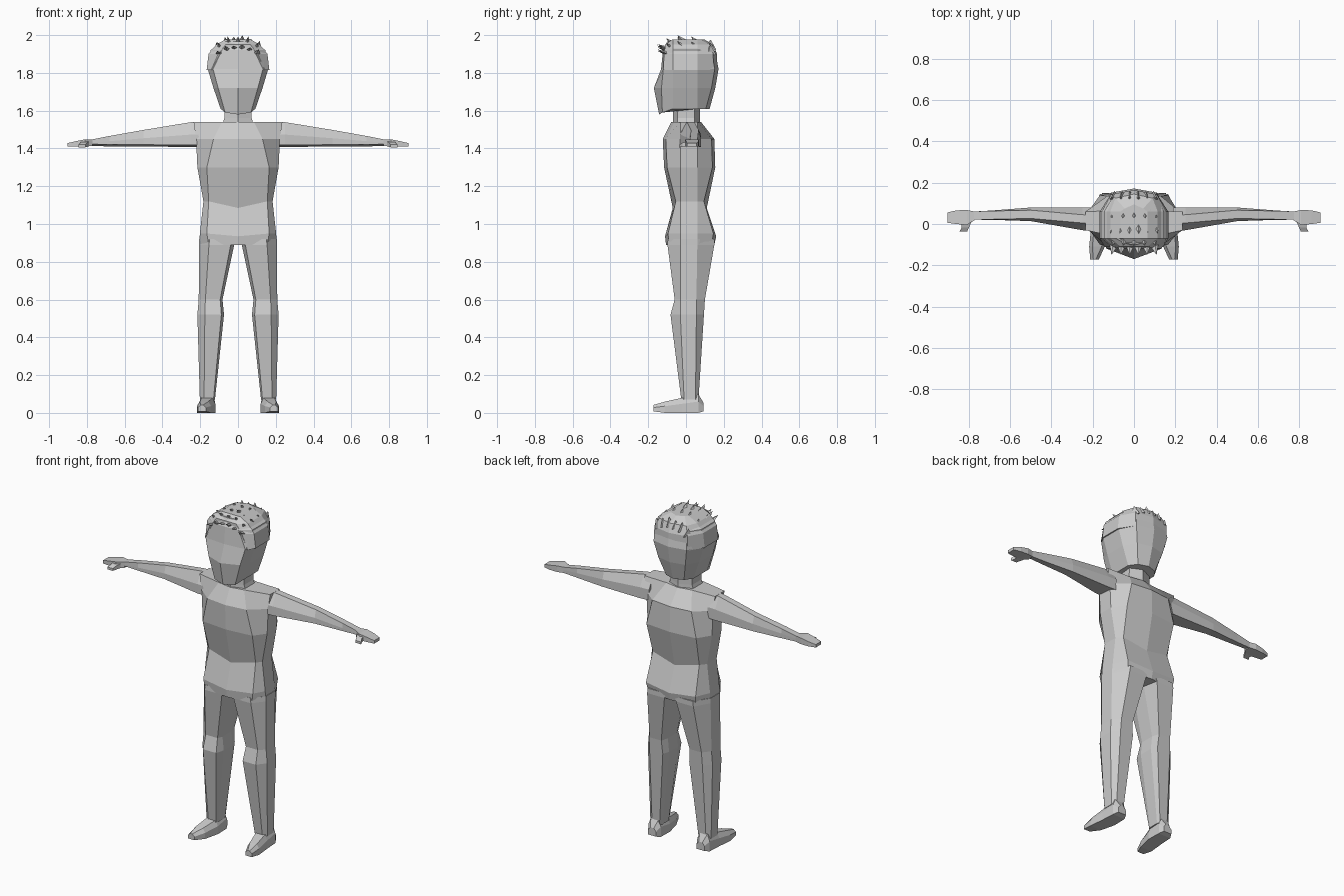
import bpy, bmesh, math
from mathutils import Vector

grey = bpy.data.materials.new("plain grey")
grey.diffuse_color = (0.6, 0.6, 0.6, 1)


def finish(name, bm, mirror=False):
    bmesh.ops.recalc_face_normals(bm, faces=bm.faces)
    me = bpy.data.meshes.new(name)
    bm.to_mesh(me)
    bm.free()
    me.materials.append(grey)
    ob = bpy.data.objects.new(name, me)
    bpy.context.collection.objects.link(ob)
    if mirror:
        m = ob.modifiers.new("mirror", 'MIRROR')
        m.use_mirror_merge = False
    return ob


def loft(name, rings, mirror=False):
    """Skin closed rings of points and cap both ends."""
    bm = bmesh.new()
    vs = [[bm.verts.new(p) for p in r] for r in rings]
    n = len(vs[0])
    for a, b in zip(vs, vs[1:]):
        for i in range(n):
            j = (i + 1) % n
            bm.faces.new((a[i], a[j], b[j], b[i]))
    bm.faces.new(vs[0])
    bm.faces.new(vs[-1])
    return finish(name, bm, mirror)


def whole(half):
    """Complete a half ring that starts and ends on x = 0."""
    return half + [(-x, y, z) for x, y, z in reversed(half[1:-1])]


# Torso: z, centre drop, front, back, inner half width, outer half width
torso = []
for z, dz, f, b, xi, xo in [
        (0.89, 0, -0.098, 0.150, 0.155, 0.205),
        (0.95, -0.015, -0.103, 0.160, 0.165, 0.202),
        (1.12, -0.035, -0.062, 0.110, 0.155, 0.183),
        (1.30, 0, -0.108, 0.155, 0.165, 0.215),
        (1.45, 0, -0.115, 0.150, 0.130, 0.222),
        (1.54, 0, -0.070, 0.080, 0.085, 0.235)]:
    torso.append(whole([(0, f - 0.008, z + dz), (xi, f + 0.008, z), (xo, -0.03, z),
                        (xo, 0.06, z), (xi, b - 0.015, z), (0, b, z + dz)]))
loft("torso", torso)

# Neck
loft("neck", [whole([(0, -0.07, z), (w, -0.045, z), (w, 0.045, z), (0, 0.075, z)])
              for z, w in [(1.52, 0.085), (1.56, 0.072), (1.64, 0.07)]])

# Head: z, chin z, front, face edge y, back, face width, side width, back width
head = []
for z, zc, f, fe, b, xf, xo, xb in [
        (1.61, 1.58, -0.142, -0.125, 0.125, 0.068, 0.092, 0.06),
        (1.72, 1.72, -0.170, -0.130, 0.155, 0.105, 0.130, 0.09),
        (1.82, 1.82, -0.132, -0.120, 0.172, 0.132, 0.160, 0.11),
        (1.92, 1.92, -0.122, -0.115, 0.155, 0.085, 0.145, 0.10),
        (1.965, 1.965, -0.10, -0.09, 0.115, 0.05, 0.085, 0.06)]:
    head.append(whole([(0, f, zc), (xf, fe, (z + 2 * zc) / 3), (xo, -0.07, z),
                       (xo, 0.06, z), (xb, b - 0.02, z), (0, b, z)]))
loft("head", head)

# Hair cap above the ears
cap = []
for z, f, b, xf, xo, xb in [
        (1.815, -0.112, 0.165, 0.142, 0.166, 0.112),
        (1.90, -0.112, 0.164, 0.105, 0.156, 0.110),
        (1.95, -0.110, 0.145, 0.065, 0.115, 0.090),
        (1.978, -0.07, 0.095, 0.03, 0.065, 0.045)]:
    cap.append(whole([(0, f, z), (xf, f, z), (xo, -0.07, z),
                      (xo, 0.06, z), (xb, b - 0.02, z), (0, b, z)]))
loft("hair_cap", cap)

# Hair tufts: four sided spikes in rows from the fringe to the crown
bm = bmesh.new()
for y, z, count, span, lean, rise, size in [
        (-0.095, 1.940, 6, 0.095, -0.055, 0.005, 0.024),
        (-0.055, 1.955, 5, 0.090, -0.050, 0.028, 0.026),
        (0.000, 1.965, 6, 0.100, -0.045, 0.028, 0.026),
        (0.060, 1.960, 5, 0.095, -0.030, 0.032, 0.027),
        (0.115, 1.935, 6, 0.095, 0.015, 0.035, 0.024)]:
    for i in range(count):
        x = span * (2 * i / (count - 1) - 1)
        c = Vector((x, y, z - 3.2 * x * x))
        base = [bm.verts.new(c + Vector(d)) for d in (
            (-size, 0, -0.012), (0, -size, -0.012), (size, 0, -0.012), (0, 0.045, -0.01))]
        tip = bm.verts.new(c + Vector((x * 0.15, lean, rise + 0.008 * (i % 2))))
        bm.faces.new(base)
        for k in range(4):
            bm.faces.new((base[k], base[(k + 1) % 4], tip))
finish("hair_tufts", bm)

# Arms: x, front, back, bottom, top
arm = []
for x, f, b, lo, hi in [
        (0.19, -0.035, 0.080, 1.410, 1.540),
        (0.25, -0.030, 0.080, 1.408, 1.539),
        (0.50, 0.014, 0.080, 1.410, 1.498),
        (0.68, 0.020, 0.066, 1.411, 1.466),
        (0.78, 0.022, 0.060, 1.413, 1.446)]:
    m, h = (f + b) / 2, (lo + hi) / 2
    arm.append([(x, f, lo + 0.01), (x, f, h), (x, m - 0.02, hi), (x, m + 0.02, hi),
                (x, b, h), (x, b, lo)])
loft("arm", arm, True)

# Hands and thumbs
hand = [[(x, f, lo), (x, f, hi), (x, b, hi), (x, b, lo)] for x, f, b, lo, hi in [
    (0.77, 0.020, 0.060, 1.413, 1.447), (0.81, -0.005, 0.068, 1.411, 1.448),
    (0.86, 0.000, 0.066, 1.410, 1.438), (0.903, 0.006, 0.056, 1.410, 1.428)]]
loft("hand", hand, True)
thumb = [[(x0, y, lo), (x0, y, hi), (x1, y, hi), (x1, y, lo)] for x0, x1, y, lo, hi in [
    (0.785, 0.835, 0.015, 1.413, 1.440), (0.800, 0.835, -0.018, 1.408, 1.430),
    (0.808, 0.845, -0.036, 1.406, 1.420)]]
loft("thumb", thumb, True)

# Legs: z, inner x, outer x, front, back, side strip front, side strip back
leg = []
for z, x0, x1, f, b, s0, s1 in [
        (0.92, 0.005, 0.206, -0.096, 0.150, -0.03, 0.06),
        (0.89, 0.020, 0.206, -0.098, 0.150, -0.03, 0.06),
        (0.60, 0.082, 0.208, -0.060, 0.100, -0.03, 0.055),
        (0.52, 0.074, 0.215, -0.082, 0.095, -0.03, 0.055),
        (0.07, 0.122, 0.202, -0.025, 0.066, -0.01, 0.050)]:
    w = x1 - x0
    leg.append([(x0, s0, z), (x0 + 0.1 * w, f, z), (x0 + 0.72 * w, f, z), (x1, s0, z),
                (x1, s1, z), (x0 + 0.72 * w, b, z), (x0 + 0.1 * w, b, z), (x0, s1, z)])
loft("leg", leg, True)

# Feet: y, inner x, outer x, bottom, top
foot = []
for y, x0, x1, lo, hi in [
        (0.092, 0.135, 0.188, 0.008, 0.055), (0.065, 0.122, 0.203, 0.0, 0.100),
        (-0.02, 0.120, 0.208, 0.0, 0.080), (-0.11, 0.142, 0.217, 0.0, 0.060),
        (-0.172, 0.170, 0.212, 0.008, 0.042)]:
    m = lo + 0.6 * (hi - lo)
    foot.append([(x0, y, lo), (x0, y, m), (x0 + 0.015, y, hi), (x1 - 0.015, y, hi),
                 (x1, y, m), (x1, y, lo)])
loft("foot", foot, True)
